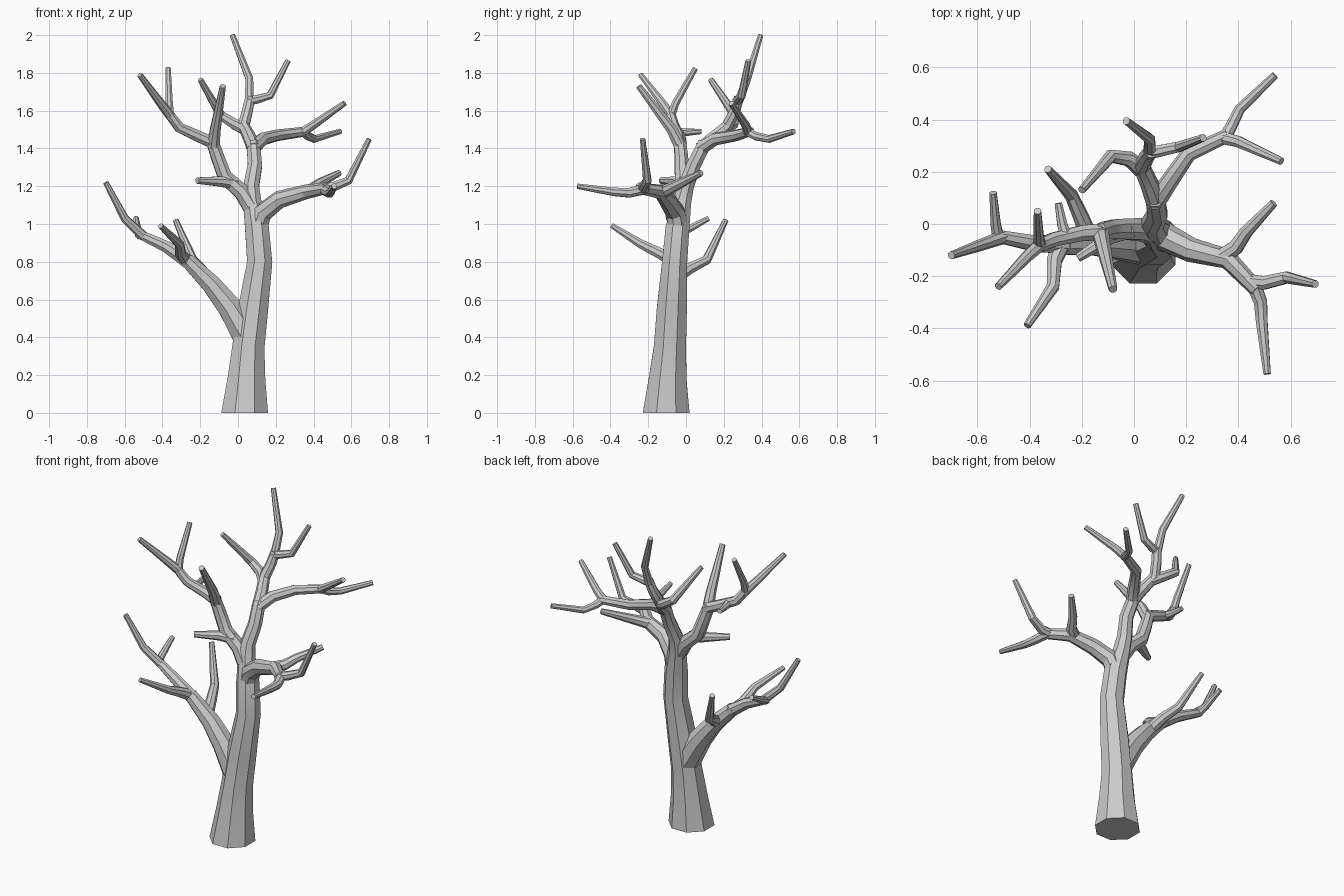
import bpy, bmesh, math
from mathutils import Vector

SIDES = 8


def tube(bm, pts, radii):
    """Faceted tube along pts; a pair of radii is blended along the length."""
    pts = [Vector(p) for p in pts]
    n = len(pts)
    dist = [0.0]
    for a, b in zip(pts, pts[1:]):
        dist.append(dist[-1] + (b - a).length)
    if len(radii) != n:
        r0, r1 = radii
        radii = [r0 + (r1 - r0) * d / dist[-1] for d in dist]
    dirs = [(b - a).normalized() for a, b in zip(pts, pts[1:])]
    tans = [dirs[0]] + [(a + b).normalized() for a, b in zip(dirs, dirs[1:])] + [dirs[-1]]
    if pts[0].z == 0:
        tans[0] = Vector((0, 0, 1))          # flat cut on the ground
    ref = Vector((1, 0, 0)) if abs(tans[0].x) < 0.8 else Vector((0, 0, 1))
    u = (ref - tans[0] * ref.dot(tans[0])).normalized()
    rings = []
    for i, (p, t, r) in enumerate(zip(pts, tans, radii)):
        if i:
            u = tans[i - 1].rotation_difference(t) @ u
        v = t.cross(u)
        ring = []
        for k in range(SIDES):
            a = 2 * math.pi * (k + 0.5) / SIDES
            ring.append(bm.verts.new(p + (u * math.cos(a) + v * math.sin(a)) * r))
        rings.append(ring)
    for lo, hi in zip(rings, rings[1:]):
        for k in range(SIDES):
            j = (k + 1) % SIDES
            bm.faces.new((lo[k], lo[j], hi[j], hi[k]))
    bm.faces.new(rings[0][::-1])
    bm.faces.new(rings[-1])


def limb(name, *paths):
    """One object made from several (radii, points) tubes."""
    bm = bmesh.new()
    for radii, pts in paths:
        tube(bm, pts, radii)
    bmesh.ops.recalc_face_normals(bm, faces=bm.faces)
    me = bpy.data.meshes.new(name)
    bm.to_mesh(me)
    bm.free()
    ob = bpy.data.objects.new(name, me)
    bpy.context.collection.objects.link(ob)
    bpy.ops.object.select_all(action='DESELECT')
    ob.select_set(True)
    bpy.context.view_layer.objects.active = ob
    bpy.ops.object.shade_smooth_by_angle(angle=math.radians(30))


TIP = 0.015

# Trunk, flared at the foot, leaning and running up to the crown fork
limb("trunk", (
    [0.134, 0.108, 0.092, 0.086, 0.072, 0.068, 0.052, 0.045, 0.041, 0.038],
    [(0.035, -0.105, 0), (0.045, -0.097, 0.18), (0.055, -0.085, 0.35),
     (0.08, -0.075, 0.55), (0.115, -0.06, 0.8), (0.10, -0.045, 0.98),
     (0.075, -0.02, 1.12), (0.07, 0.0, 1.2), (0.09, 0.04, 1.31), (0.08, 0.1, 1.43)]))

# Low limb on the left with four twigs
limb("lower_left_limb",
     ((0.085, 0.04), [(0.065, -0.08, 0.38), (-0.045, -0.075, 0.56),
                      (-0.14, -0.07, 0.68), (-0.27, -0.08, 0.81)]),
     ((0.041, 0.025), [(-0.25, -0.078, 0.79), (-0.38, -0.075, 0.88), (-0.53, -0.045, 0.95)]),
     ((0.027, TIP), [(-0.5, -0.05, 0.935), (-0.60, -0.085, 1.03), (-0.70, -0.12, 1.22)]),
     ((0.024, TIP), [(-0.52, -0.055, 0.94), (-0.53, 0.0, 0.965), (-0.54, 0.12, 1.03)]),
     ((0.036, TIP), [(-0.27, -0.06, 0.80), (-0.305, -0.14, 0.845),
                     (-0.31, -0.24, 0.895), (-0.41, -0.39, 0.99)]),
     ((0.036, TIP), [(-0.17, -0.06, 0.71), (-0.2, 0.02, 0.765),
                     (-0.24, 0.11, 0.81), (-0.33, 0.21, 1.02)]))

# Limb on the right with three twigs
limb("right_limb",
     ((0.06, 0.03), [(0.095, -0.04, 0.96), (0.13, -0.055, 1.06), (0.22, -0.1, 1.13),
                     (0.36, -0.135, 1.17), (0.47, -0.25, 1.19)]),
     ((0.035, TIP + 0.002), [(0.33, -0.13, 1.165), (0.39, -0.09, 1.185),
                             (0.43, -0.03, 1.215), (0.535, 0.08, 1.27)]),
     ((0.03, TIP), [(0.44, -0.22, 1.185), (0.50, -0.225, 1.195),
                    (0.585, -0.205, 1.23), (0.695, -0.23, 1.45)]),
     ((0.031, TIP), [(0.455, -0.22, 1.185), (0.485, -0.3, 1.165),
                     (0.49, -0.38, 1.17), (0.51, -0.575, 1.2)]))

# Limb rising on the upper left, with a stub and four twigs
limb("upper_left_limb",
     ((0.05, 0.034), [(0.09, -0.035, 1.06), (0.02, -0.02, 1.17), (-0.07, -0.02, 1.25),
                      (-0.11, -0.025, 1.36), (-0.14, -0.035, 1.45)]),
     ((0.035, 0.026), [(-0.12, -0.03, 1.425), (-0.2, -0.035, 1.46),
                       (-0.31, -0.06, 1.51), (-0.37, -0.085, 1.59)]),
     ((0.027, TIP), [(-0.355, -0.075, 1.57), (-0.41, -0.125, 1.64), (-0.52, -0.24, 1.79)]),
     ((0.024, TIP), [(-0.36, -0.08, 1.57), (-0.365, -0.055, 1.64), (-0.37, 0.05, 1.825)]),
     ((0.025, TIP), [(-0.26, -0.05, 1.49), (-0.275, 0.0, 1.485), (-0.29, 0.08, 1.49)]),
     ((0.035, TIP + 0.002), [(-0.13, -0.03, 1.41), (-0.12, -0.075, 1.5), (-0.08, -0.25, 1.73)]),
     ((0.036, TIP + 0.003), [(-0.01, -0.02, 1.215), (-0.09, -0.05, 1.225), (-0.215, -0.13, 1.23)]))

# Top of the tree: leader with three twigs
limb("crown_limb",
     ((0.039, 0.028), [(0.085, 0.08, 1.40), (0.06, 0.15, 1.46), (0.03, 0.22, 1.52),
                       (0.05, 0.26, 1.6), (0.065, 0.28, 1.67)]),
     ((0.026, TIP), [(0.06, 0.275, 1.64), (0.06, 0.325, 1.77), (-0.03, 0.395, 2.0)]),
     ((0.026, TIP), [(0.05, 0.27, 1.65), (0.10, 0.28, 1.66),
                     (0.17, 0.295, 1.68), (0.265, 0.33, 1.865)]),
     ((0.034, TIP), [(0.04, 0.2, 1.5), (-0.02, 0.25, 1.53),
                     (-0.09, 0.26, 1.575), (-0.2, 0.13, 1.765)]))

# Limb on the upper right with two twigs
limb("upper_right_limb",
     ((0.038, 0.026), [(0.08, 0.08, 1.40), (0.13, 0.155, 1.45),
                       (0.21, 0.27, 1.47), (0.36, 0.34, 1.49)]),
     ((0.026, TIP), [(0.34, 0.33, 1.485), (0.40, 0.315, 1.525), (0.565, 0.24, 1.64)]),
     ((0.025, TIP), [(0.345, 0.325, 1.49), (0.37, 0.37, 1.465),
                     (0.405, 0.44, 1.45), (0.54, 0.57, 1.49)]))
